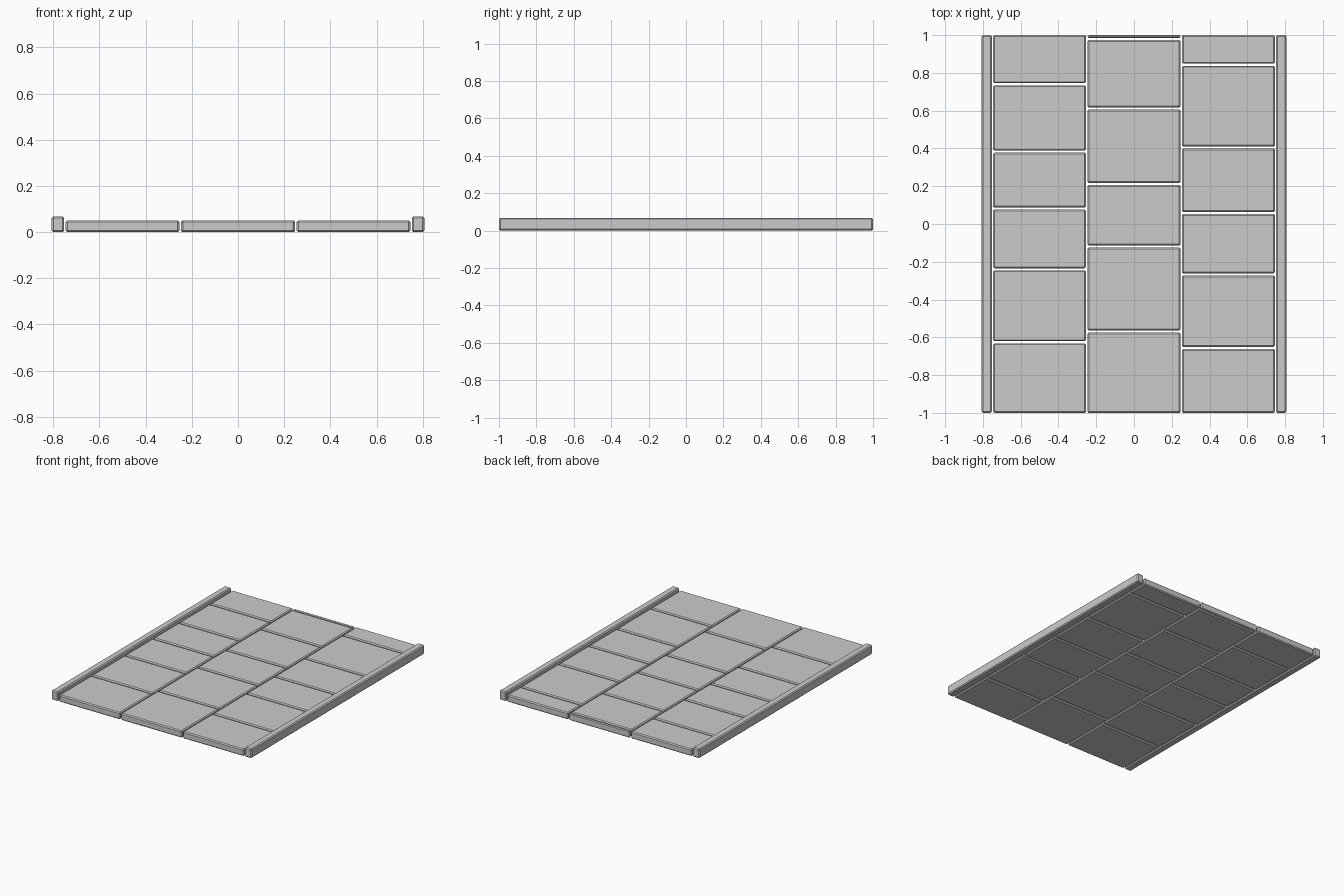
import bpy
import bmesh
from mathutils import Matrix, Vector

cube = bpy.data.objects.get("Cube")
if cube:
    bpy.data.objects.remove(cube, do_unlink=True)

stone = bpy.data.materials.new("light grey stone")
stone.use_nodes = True
colour = (0.6, 0.6, 0.6, 1)
stone.diffuse_color = colour
stone.node_tree.nodes["Principled BSDF"].inputs["Base Color"].default_value = colour


def block(name, low, high, chamfer):
    """Box between two corners with chamfered edges."""
    low, high = Vector(low), Vector(high)
    size, centre = high - low, (low + high) / 2
    bm = bmesh.new()
    bmesh.ops.create_cube(bm, size=1, matrix=Matrix.Diagonal((*size, 1)))
    bmesh.ops.bevel(bm, geom=bm.edges[:], offset=chamfer, segments=1,
                    affect="EDGES", clamp_overlap=True)
    mesh = bpy.data.meshes.new(name)
    bm.to_mesh(mesh)
    bm.free()
    mesh.materials.append(stone)
    obj = bpy.data.objects.new(name, mesh)
    obj.location = centre
    bpy.context.collection.objects.link(obj)


# Raised kerbs along both long sides
for side, x in (("left", 0.78), ("right", -0.78)):
    block(f"{side}_kerb", (x - 0.027, -1, 0), (x + 0.027, 1, 0.068), 0.007)

# Three rows of paving slabs, each split at its own joints
GAP = 0.011
HALF_WIDTH = 0.246
rows = {
    "right": (-0.5, (-0.626, -0.24, 0.082, 0.383, 0.74)),
    "middle": (0, (-0.569, -0.119, 0.212, 0.612, 0.98)),
    "left": (0.5, (-0.656, -0.267, 0.058, 0.405, 0.843)),
}
for row, (x, joints) in rows.items():
    starts = [-1] + [j + GAP / 2 for j in joints]
    ends = [j - GAP / 2 for j in joints] + [1]
    for i, (y0, y1) in enumerate(zip(starts, ends), 1):
        block(f"{row}_slab_{i}", (x - HALF_WIDTH, y0, 0),
              (x + HALF_WIDTH, y1, 0.051), min(0.007, (y1 - y0) * 0.4))
